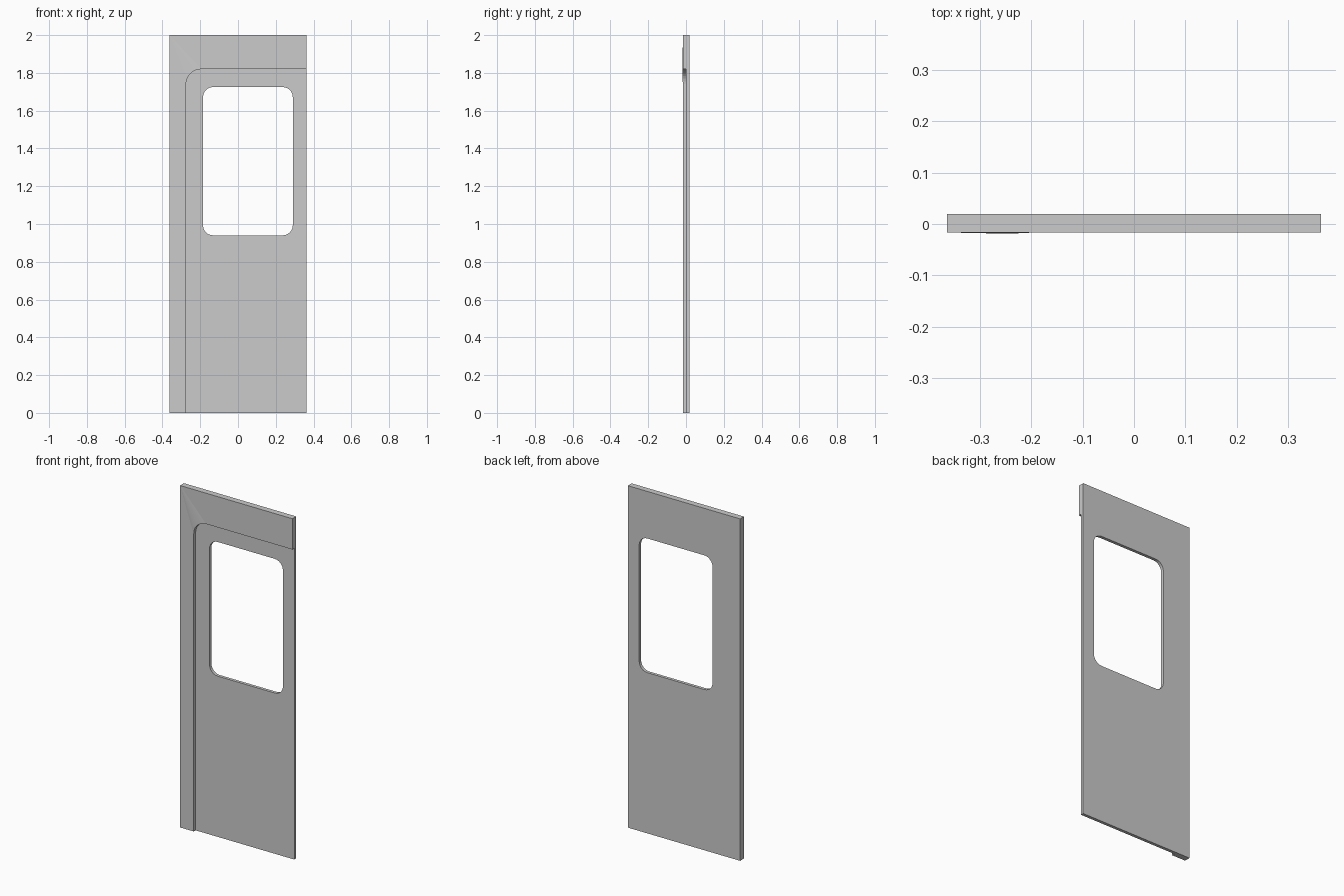
import bpy, bmesh
from math import sin, cos, pi

if "Cube" in bpy.data.objects:
    bpy.data.objects.remove(bpy.data.objects["Cube"])

W, H = 0.3635, 2.0
FRONT, LEAF, BACK = -0.0165, 0.001, 0.019
IN_X, IN_Z, R = -0.275, 1.82, 0.08

bm = bmesh.new()


def verts(points, y):
    return [bm.verts.new((x, y, z)) for x, z in points]


def loop_edges(vs):
    out = []
    for a, b in zip(vs, vs[1:] + vs[:1]):
        out.append(bm.edges.get((a, b)) or bm.edges.new((a, b)))
    return out


def bridge(a, b, closed=False):
    n = len(a)
    for i in range(n if closed else n - 1):
        j = (i + 1) % n
        bm.faces.new((a[i], a[j], b[j], b[i]))


def fill_with_hole(outer, hole):
    bmesh.ops.triangle_fill(bm, use_beauty=True,
                            edges=loop_edges(outer) + loop_edges(hole))


def rounded_rect(x0, x1, z0, z1, r, n=6):
    pts = []
    for k, (cx, cz) in enumerate(((x1 - r, z1 - r), (x0 + r, z1 - r),
                                  (x0 + r, z0 + r), (x1 - r, z0 + r))):
        for i in range(n + 1):
            a = (k + i / n) * pi / 2
            pts.append((cx + r * cos(a), cz + r * sin(a)))
    return pts


# Inner border of the raised frame: up the stile, round the corner, along the rail
N = 8
arc = [(IN_X + R - R * cos(i / N * pi / 2), IN_Z - R + R * sin(i / N * pi / 2))
       for i in range(N + 1)]
border = [(IN_X, 0)] + arc + [(W, IN_Z)]
bf, bl = verts(border, FRONT), verts(border, LEAF)

# Slight swelling of the frame at its rounded corner
for i in range(N + 1):
    bf[i + 1].co.y -= 0.0022 * sin(pi * i / N)

# Raised frame front, with a fan into the outer corner
f_low, f_left, f_right = verts([(-W, 0), (-W, H), (W, H)], FRONT)
bm.faces.new((f_low, bf[0], bf[1], f_left))
for i in range(1, N + 1):
    bm.faces.new((f_left, bf[i], bf[i + 1]))
bm.faces.new((f_left, bf[N + 1], bf[N + 2], f_right))
bridge(bf, bl)

# Recessed leaf, back face and window reveal
window = rounded_rect(-0.185, 0.29, 0.94, 1.725, 0.053)
wl, wb = verts(window, LEAF), verts(window, BACK)
leaf_low, = verts([(W, 0)], LEAF)
back = verts([(-W, 0), (-W, H), (W, H), (W, 0)], BACK)
fill_with_hole(bl + [leaf_low], wl)
fill_with_hole(back, wb)
bridge(wl, wb, closed=True)

# Outer edges of the panel
bm.faces.new((f_low, f_left, back[1], back[0]))
bm.faces.new((f_left, f_right, back[2], back[1]))
bm.faces.new((f_right, bf[-1], bl[-1], leaf_low, back[3], back[2]))
bm.faces.new((f_low, bf[0], bl[0], leaf_low, back[3], back[0]))

bmesh.ops.recalc_face_normals(bm, faces=bm.faces[:])
mesh = bpy.data.meshes.new("door_panel")
bm.to_mesh(mesh)
bm.free()
door = bpy.data.objects.new("door_panel", mesh)
bpy.context.collection.objects.link(door)
